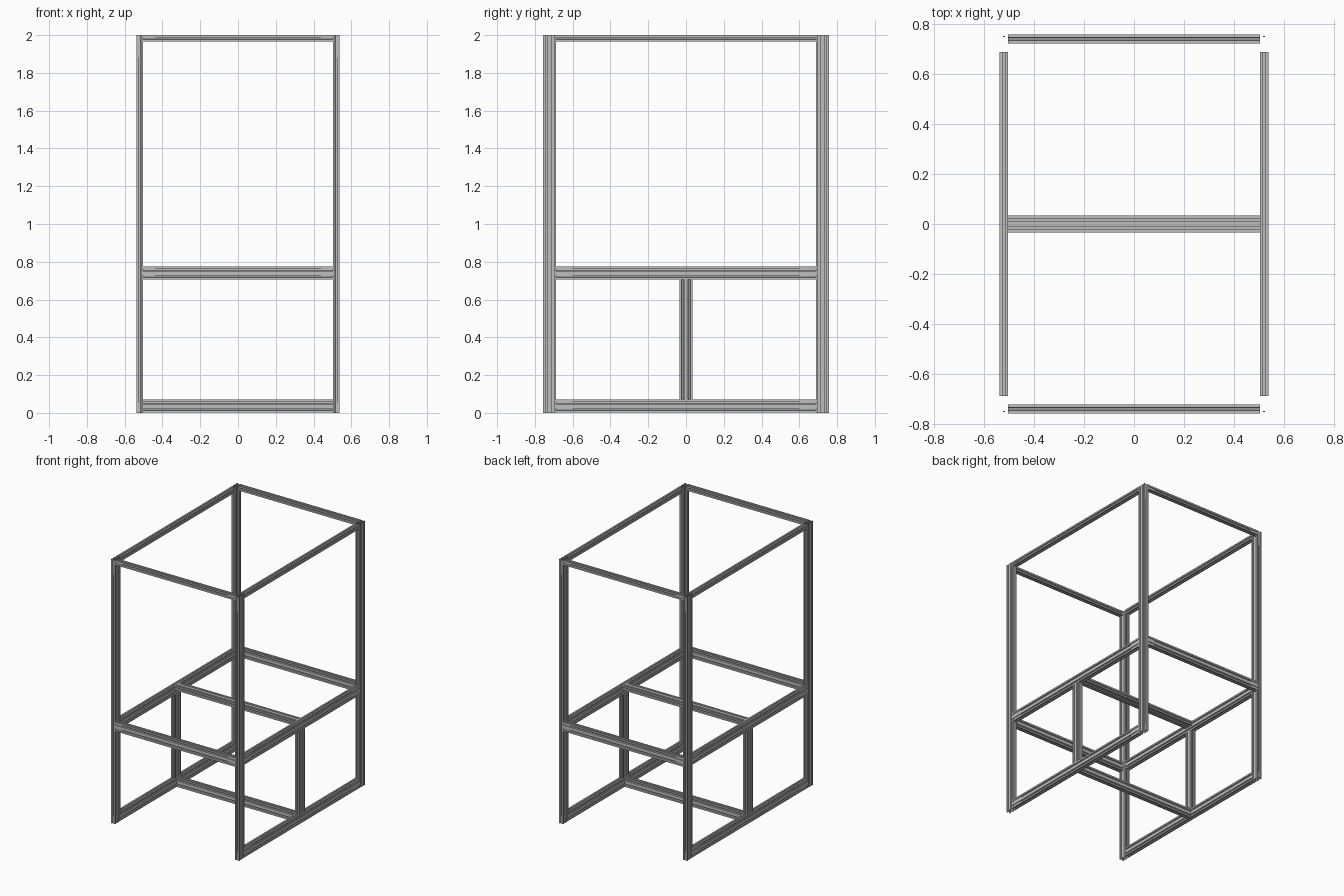
import bpy, bmesh
from mathutils import Vector

cube = bpy.data.objects.get("Cube")
if cube:
    bpy.data.objects.remove(cube, do_unlink=True)

metal = bpy.data.materials.new("aluminium_grey")
metal.use_nodes = True
GREY = (0.52, 0.52, 0.52, 1)
metal.diffuse_color = GREY
metal.node_tree.nodes["Principled BSDF"].inputs["Base Color"].default_value = GREY

MM = 0.00172          # one profile millimetre in scene units
T, W = 20 * MM, 40 * MM
AXES = {"x": Vector((1, 0, 0)), "y": Vector((0, 1, 0)), "z": Vector((0, 0, 1))}

# Quarter of a slotted profile cell: end slot, corner lip, side slot
END = [(2.7, 3.9), (5.5, 6.7), (5.5, 8.2), (3.1, 8.2), (3.1, 10), (10, 10)]
SIDE = [(10, 3.1), (8.2, 3.1), (8.2, 5.5), (6.7, 5.5), (3.9, 2.7)]


def profile(double):
    quarter = END + SIDE
    if double:
        quarter = quarter + [(u, -v) for u, v in reversed(SIDE)]
        quarter = [(u, v + 10) for u, v in quarter]
    right = quarter + [(u, -v) for u, v in reversed(quarter)]
    left = [(-u, v) for u, v in reversed(right)]
    return [(u * MM, v * MM) for u, v in reversed(right + left)]


def finish(bm, name):
    mesh = bpy.data.meshes.new(name)
    bm.to_mesh(mesh)
    bm.free()
    mesh.materials.append(metal)
    obj = bpy.data.objects.new(name, mesh)
    bpy.context.collection.objects.link(obj)
    return obj


def beam(name, centre, along, length, wide, double=True):
    """Open-ended slotted bar; wide is the direction of its long cross-section side."""
    a, v = AXES[along], AXES[wide]
    u = v.cross(a)
    c = Vector(centre)
    pts = profile(double)
    bm = bmesh.new()
    rings = [[bm.verts.new(c + u * p + v * q + a * s * length / 2) for p, q in pts]
             for s in (-1, 1)]
    n = len(pts)
    for i in range(n):
        j = (i + 1) % n
        bm.faces.new((rings[0][i], rings[0][j], rings[1][j], rings[1][i]))
    return finish(bm, name)


def slot_key(name, centre, size):
    """Small joining bar sitting inside a slot."""
    bm = bmesh.new()
    bmesh.ops.create_cube(bm, size=1)
    bmesh.ops.scale(bm, vec=size, verts=bm.verts)
    bmesh.ops.translate(bm, vec=centre, verts=bm.verts)
    return finish(bm, name)


# Frame layout
HX, HY, H = 0.537, 0.756, 2.0
PX, PY = HX - T / 2, HY - W / 2          # post centres
RY = HY - T / 2                          # cross rail centre
SPAN_X, SPAN_Y = 2 * (HX - T), 2 * (HY - W)
MID, LOW, TOP = 0.74, W / 2 + 0.002, H - T / 2
KEY = 4.5 * MM

for sx, side in ((1, "left"), (-1, "right")):
    # Corner posts with joining bars in their top and bottom slots
    for sy, end in ((-1, "front"), (1, "back")):
        beam(f"{end}_{side}_post", (sx * PX, sy * PY, H / 2), "z", H, "y")
        slot_key(f"{end}_{side}_top_key",
                 (sx * PX, sy * (HY - 4 * MM), H - 0.06), (KEY, 3 * MM, 0.115))
        slot_key(f"{end}_{side}_bottom_key",
                 (sx * PX, sy * (HY - 4 * MM), 0.028), (KEY, 3 * MM, 0.05))

    # Side rails and the short middle upright
    beam(f"{side}_top_rail", (sx * PX, 0, TOP), "y", SPAN_Y, "z", False)
    beam(f"{side}_middle_rail", (sx * PX, 0, MID), "y", SPAN_Y, "z")
    beam(f"{side}_bottom_rail", (sx * PX, 0, LOW), "y", SPAN_Y, "z")
    low, high = LOW + W / 2, MID - W / 2
    beam(f"{side}_middle_upright", (sx * PX, 0, (low + high) / 2), "z", high - low, "y")
    for sy in (-1, 1):
        for level, z in (("middle", MID), ("bottom", LOW)):
            for row in (-1, 1):
                slot_key(f"{side}_{level}_rail_key",
                         (sx * (HX - 4 * MM), sy * (SPAN_Y / 2 - 0.045), z + row * T / 2),
                         (3 * MM, 0.085, KEY))

# Front and back cross rails
for sy, end in ((-1, "front"), (1, "back")):
    beam(f"{end}_top_rail", (0, sy * RY, TOP), "x", SPAN_X, "z", False)
    beam(f"{end}_middle_rail", (0, sy * RY, MID), "x", SPAN_X, "z")
    for sx in (-1, 1):
        for z in (TOP, MID - T / 2, MID + T / 2):
            slot_key(f"{end}_cross_rail_key",
                     (sx * (SPAN_X / 2 - 0.032), sy * (HY - 4 * MM), z),
                     (0.06, 3 * MM, KEY))

# Centre cross rails: flat one at shelf height, upright one at the floor
beam("centre_shelf_rail", (0, 0, MID + W / 2 - T / 2), "x", SPAN_X, "y")
beam("centre_floor_rail", (0, 0, LOW), "x", SPAN_X, "z")
